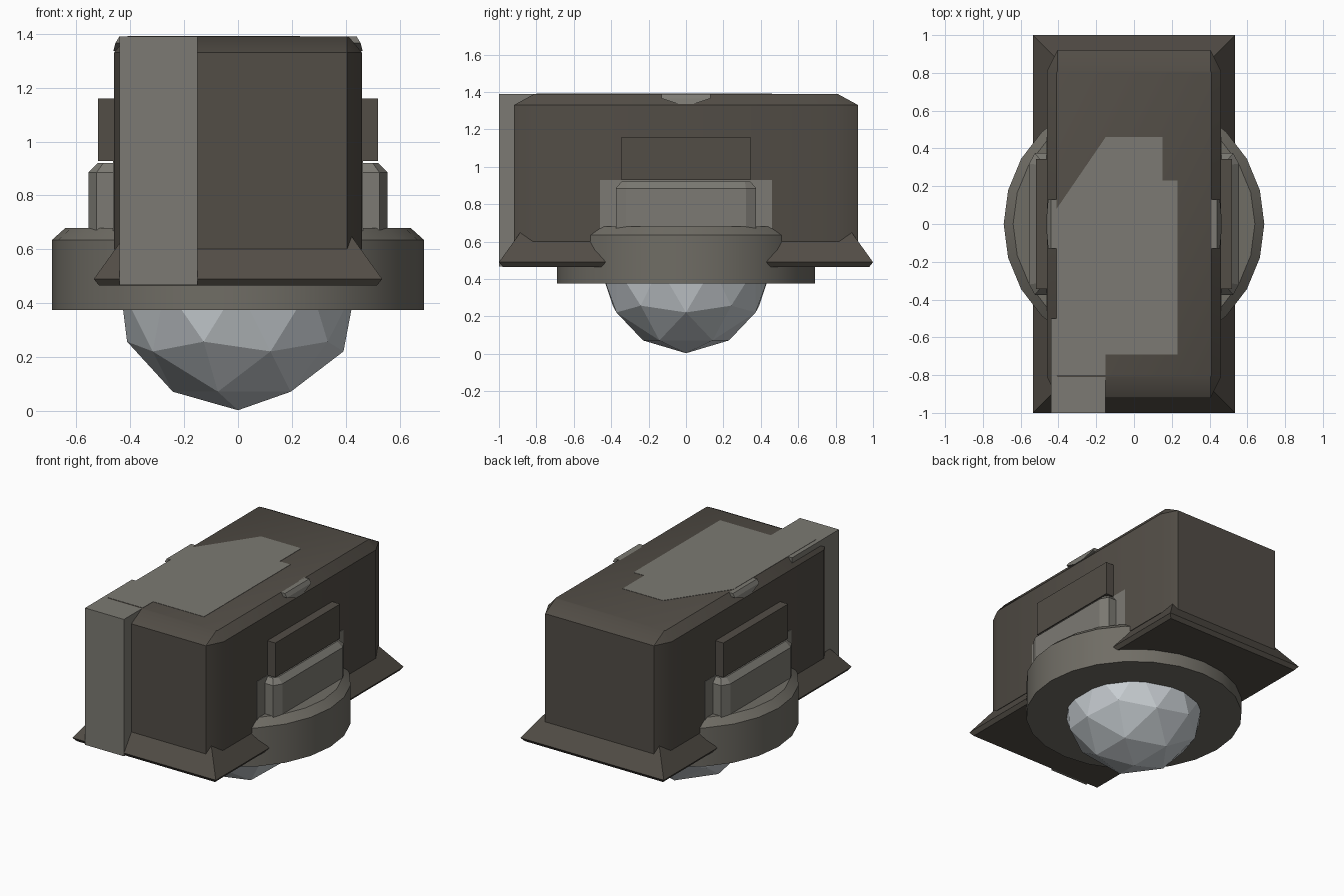
import bpy, bmesh, math

if "Cube" in bpy.data.objects:
    bpy.data.objects.remove(bpy.data.objects["Cube"])


def lin(c):
    c /= 255
    return c / 12.92 if c <= 0.04045 else ((c + 0.055) / 1.055) ** 2.4


def material(name, r, g, b):
    m = bpy.data.materials.new(name)
    m.diffuse_color = (lin(r), lin(g), lin(b), 1)
    m.use_nodes = True
    m.node_tree.nodes["Principled BSDF"].inputs["Base Color"].default_value = m.diffuse_color
    return m


DARK = material("dark_brown_grey", 82, 77, 70)
LIGHT = material("warm_grey", 124, 122, 115)
DISC = material("mid_grey", 112, 109, 101)
GLASS = material("pale_glass", 200, 206, 210)


def finish(name, bm, mat, smooth=False):
    bmesh.ops.recalc_face_normals(bm, faces=bm.faces)
    me = bpy.data.meshes.new(name)
    bm.to_mesh(me)
    bm.free()
    me.materials.append(mat)
    ob = bpy.data.objects.new(name, me)
    bpy.context.collection.objects.link(ob)
    if smooth:
        bpy.ops.object.select_all(action='DESELECT')
        ob.select_set(True)
        bpy.context.view_layer.objects.active = ob
        bpy.ops.object.shade_smooth_by_angle(angle=math.radians(30))
    return ob


def loft(name, rings, mat, smooth=False):
    """Skin a stack of (outline, z) rings and cap both ends."""
    bm = bmesh.new()
    loops = [[bm.verts.new((x, y, z)) for x, y in pts] for pts, z in rings]
    n = len(loops[0])
    for a, b in zip(loops, loops[1:]):
        for i in range(n):
            j = (i + 1) % n
            bm.faces.new((a[i], a[j], b[j], b[i]))
    bm.faces.new(loops[0][::-1])
    bm.faces.new(loops[-1])
    return finish(name, bm, mat, smooth)


def rect(x0, x1, y0, y1):
    return [(x0, y0), (x1, y0), (x1, y1), (x0, y1)]


def octagon(x, y, cx, cy):
    return [(-x + cx, -y), (x - cx, -y), (x, -y + cy), (x, y - cy),
            (x - cx, y), (-x + cx, y), (-x, y - cy), (-x, -y + cy)]


def circle(r, n=24):
    return [(r * math.cos(2 * math.pi * i / n), r * math.sin(2 * math.pi * i / n))
            for i in range(n)]


def box(name, x0, x1, y0, y1, z0, z1, mat):
    return loft(name, [(rect(x0, x1, y0, y1), z0), (rect(x0, x1, y0, y1), z1)], mat)


# Main housing with chamfered corners and roof edge
wall = octagon(0.46, 0.92, 0.055, 0.11)
loft("housing", [(wall, 0.60), (wall, 1.33),
                 (octagon(0.41, 0.81, 0.005, 0.01), 1.39)], DARK, True)

# Sloped skirts under the front and back of the housing
for name, s in (("front_skirt", -1), ("back_skirt", 1)):
    def outline(inset):
        a, b = sorted((s * (0.43 + inset), s * (1.0 - inset)))
        return rect(-0.535 + inset, 0.535 - inset, a, b)
    loft(name, [(outline(0.02), 0.465), (outline(0), 0.49), (outline(0.115), 0.65)], DARK)

# Round lens mount
loft("lens_mount", [(circle(0.69), 0.375), (circle(0.69), 0.635),
                    (circle(0.64), 0.68)], DISC, True)

# Faceted dome lens, lower half only
bm = bmesh.new()
bmesh.ops.create_icosphere(bm, subdivisions=2, radius=0.46)
bmesh.ops.translate(bm, verts=bm.verts, vec=(0, 0, 0.463))
bmesh.ops.bisect_plane(bm, geom=bm.verts[:] + bm.edges[:] + bm.faces[:],
                       plane_co=(0, 0, 0.44), plane_no=(0, 0, 1), clear_outer=True)
finish("dome_lens", bm, GLASS)

# Side brackets run through the housing and show on both sides
base = octagon(0.555, 0.375, 0.03, 0.055)
loft("lower_bracket", [(base, 0.66), (base, 0.885),
                       (octagon(0.52, 0.345, 0.02, 0.03), 0.92)], LIGHT)
box("upper_bracket", -0.52, 0.52, -0.345, 0.345, 0.928, 1.16, DARK)
box("side_panels", -0.463, 0.463, -0.46, 0.46, 0.62, 0.928, LIGHT)

# Small wedge tabs on the roof chamfer
for name, s in (("right_roof_tab", 1), ("left_roof_tab", -1)):
    loft(name, [(rect(*sorted((s * 0.40, s * 0.463)), -0.04, 0.04), 1.335),
                (rect(*sorted((s * 0.40, s * 0.455)), -0.13, 0.13), 1.365),
                (rect(*sorted((s * 0.40, s * 0.44)), -0.13, 0.13), 1.39)], LIGHT)

# Upright front strip and thin roof panel
box("front_strip", -0.44, -0.15, -1.0, -0.5, 0.468, 1.39, LIGHT)
roof = [(-0.41, -0.80), (-0.15, -0.80), (-0.15, -0.69), (0.23, -0.69), (0.23, 0.23),
        (0.15, 0.23), (0.15, 0.46), (-0.15, 0.46), (-0.41, 0.08)]
loft("roof_panel", [(roof, 1.386), (roof, 1.392)], LIGHT)
